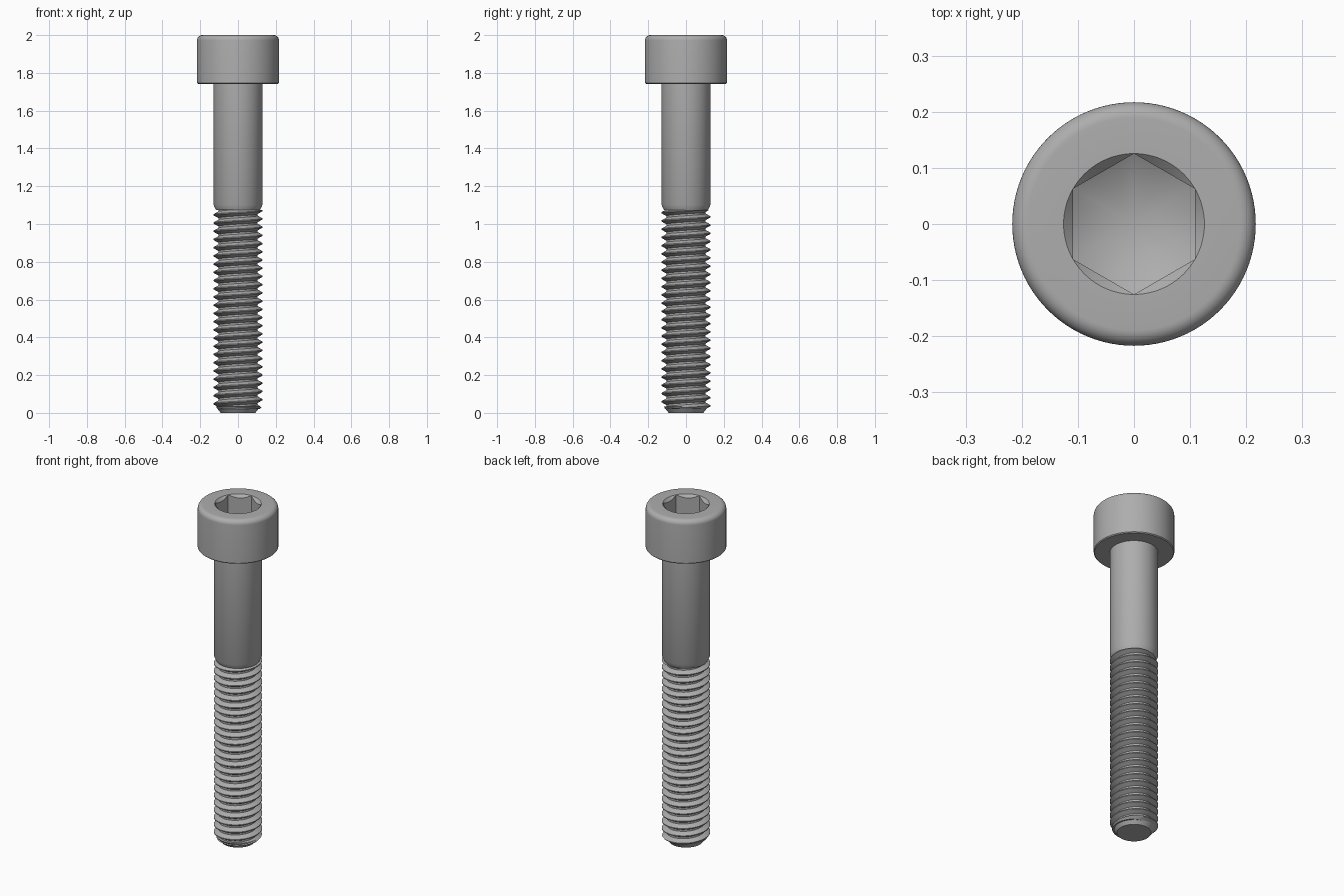
import bpy, bmesh
from math import pi, sin, cos, tau, radians

if "Cube" in bpy.data.objects:
    bpy.data.objects.remove(bpy.data.objects["Cube"], do_unlink=True)

SEG = 96
HEAD_R, HEAD_Z, FILLET = 0.217, 1.742, 0.028
SHANK_R, SHANK_Z = 0.13, 1.075
FLAT, CORNER = 0.1087, 0.1255       # socket half-width and corner radius
PITCH, ROOT_R = 0.0435, 0.104
THREAD_Z = 0.02

steel = bpy.data.materials.new("steel grey")
steel.use_nodes = True
steel.diffuse_color = (0.42, 0.42, 0.42, 1)
steel.node_tree.nodes["Principled BSDF"].inputs["Base Color"].default_value = (0.42, 0.42, 0.42, 1)


def sweep(name, rings):
    """Skin rings, each a function of the angle giving (radius, height)."""
    bm = bmesh.new()
    rows = []
    for ring in rings:
        row = []
        for i in range(SEG + 1):
            a = tau * i / SEG
            r, z = ring(a)
            row.append(bm.verts.new((r * cos(a), r * sin(a), z)))
        rows.append(row)
    for low, high in zip(rows, rows[1:]):
        for i in range(SEG):
            bm.faces.new((low[i], low[i + 1], high[i + 1], high[i]))
    bmesh.ops.remove_doubles(bm, verts=bm.verts, dist=1e-5)
    bmesh.ops.dissolve_degenerate(bm, edges=bm.edges, dist=1e-5)
    bmesh.ops.recalc_face_normals(bm, faces=bm.faces)
    mesh = bpy.data.meshes.new(name)
    bm.to_mesh(mesh)
    bm.free()
    mesh.materials.append(steel)
    obj = bpy.data.objects.new(name, mesh)
    bpy.context.collection.objects.link(obj)
    bpy.ops.object.select_all(action="DESELECT")
    obj.select_set(True)
    bpy.context.view_layer.objects.active = obj
    bpy.ops.object.shade_smooth_by_angle(angle=radians(25))
    return obj


def circle(r, z):
    return lambda a: (r, z)


def hex_radius(a):
    return FLAT / cos((a + pi / 6) % (pi / 3) - pi / 6)


def socket_rim(a):
    r = hex_radius(a)
    return r, 2 - max(0, CORNER - r)


def socket_floor(a):
    r = hex_radius(a)
    return r, 1.8 + 0.577 * r


# Head: rounded top edge, chamfered hexagon socket with a drilled floor
fillet = [circle(HEAD_R - FILLET * (1 - cos(t * pi / 16)),
                 2 - FILLET * (1 - sin(t * pi / 16))) for t in range(9)]
sweep("head", [circle(0, HEAD_Z), circle(HEAD_R - 0.005, HEAD_Z),
               circle(HEAD_R, HEAD_Z + 0.005)] + fillet +
      [circle(CORNER, 2), socket_rim, socket_floor, circle(0, 1.8)])

# Plain shank with a tapered lower end
sweep("shank", [circle(0, SHANK_Z), circle(0.117, SHANK_Z),
                circle(SHANK_R, SHANK_Z + 0.028),
                circle(SHANK_R, HEAD_Z + 0.005), circle(0, HEAD_Z + 0.005)])


# Thread: one helical ridge, clipped flat at both ends and narrowed at the tip
def thread_radius(a, z):
    f = (z / PITCH - a / tau) % 1
    rise = min(max(f - 0.22, 0) / 0.33, max(1 - f, 0) / 0.33, 1)
    return min(ROOT_R + (SHANK_R - ROOT_R) * rise, 0.095 + z)


def thread_ring(turn):
    def ring(a):
        z = min(max((turn + a / tau) * PITCH, THREAD_Z), SHANK_Z)
        return thread_radius(a, z), z
    return ring


turns = [n + f for n in range(-1, 26) for f in (0, 0.22, 0.55, 0.67)]
sweep("thread", [circle(0, THREAD_Z)] + [thread_ring(t) for t in turns] + [circle(0, SHANK_Z)])

# Chamfered tip
sweep("tip", [circle(0, 0), circle(0.092, 0), circle(0.118, 0.034), circle(0, 0.034)])
